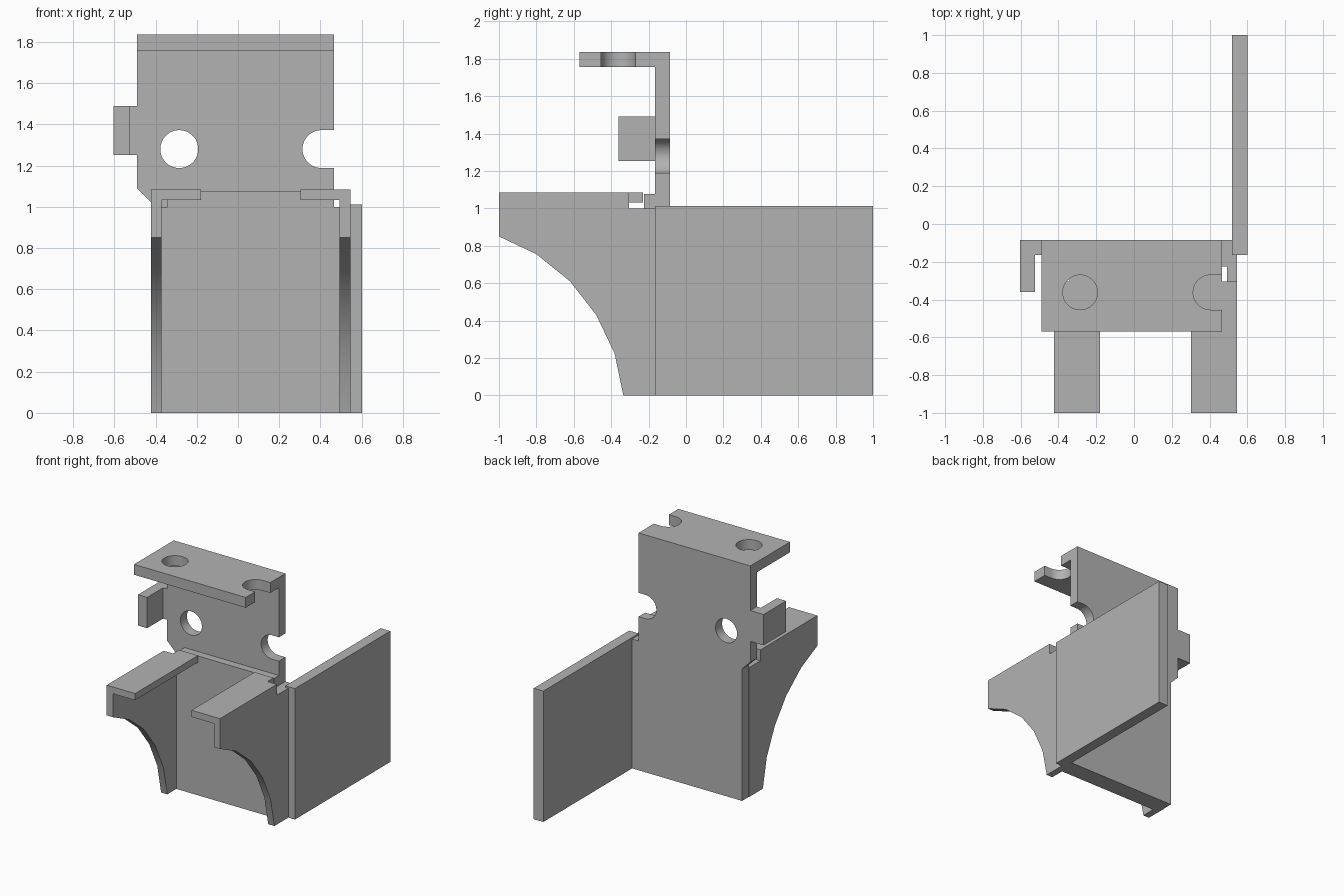
import bpy, bmesh, math
from mathutils import Vector

old = bpy.data.objects.get("Cube")
if old:
    bpy.data.objects.remove(old, do_unlink=True)

GREY = (0.45, 0.45, 0.45, 1)
mat = bpy.data.materials.new("sheet metal grey")
mat.use_nodes = True
mat.diffuse_color = GREY
for node in mat.node_tree.nodes:
    if node.type == 'BSDF_PRINCIPLED':
        node.inputs["Base Color"].default_value = GREY

PLACE = {'X': lambda p, q, d: (d, p, q),
         'Y': lambda p, q, d: (p, d, q),
         'Z': lambda p, q, d: (p, q, d)}


def prism(name, axis, pts, lo, hi):
    """Extrude a flat outline along one axis from lo to hi."""
    bm = bmesh.new()
    place = PLACE[axis]
    face = bm.faces.new([bm.verts.new(place(p, q, lo)) for p, q in pts])
    ext = bmesh.ops.extrude_face_region(bm, geom=[face])
    verts = [v for v in ext["geom"] if isinstance(v, bmesh.types.BMVert)]
    bmesh.ops.translate(bm, verts=verts, vec=Vector(place(0, 0, hi - lo)))
    bmesh.ops.recalc_face_normals(bm, faces=bm.faces[:])
    mesh = bpy.data.meshes.new(name)
    bm.to_mesh(mesh)
    bm.free()
    mesh.materials.append(mat)
    obj = bpy.data.objects.new(name, mesh)
    bpy.context.collection.objects.link(obj)
    return obj


def rect(a, b, c, d):
    return [(a, c), (b, c), (b, d), (a, d)]


def arc(cx, cy, r, start, end, n):
    return [(cx + r * math.cos(start + (end - start) * i / n),
             cy + r * math.sin(start + (end - start) * i / n)) for i in range(n + 1)]


def activate(obj):
    bpy.ops.object.select_all(action='DESELECT')
    obj.select_set(True)
    bpy.context.view_layer.objects.active = obj


def cut(obj, axis, pts, lo, hi):
    """Cut an outline through a part."""
    cutter = prism("cutter", axis, pts, lo, hi)
    cutter.hide_render = True
    mod = obj.modifiers.new("cut", 'BOOLEAN')
    mod.operation, mod.solver, mod.object = 'DIFFERENCE', 'EXACT', cutter
    activate(obj)
    bpy.ops.object.modifier_apply(modifier=mod.name)
    bpy.data.objects.remove(cutter, do_unlink=True)


def punch(obj, axis, q, lo, hi):
    """Round hole on one side and an open slot on the other."""
    r = 0.092
    cut(obj, axis, arc(-0.285, q, r, 0, math.tau, 48)[:-1], lo, hi)
    half = arc(0.405, q, r, math.pi / 2, math.pi * 1.5, 24)
    cut(obj, axis, half + [(0.7, q - r), (0.7, q + r)], lo, hi)


BACK, FRONT = -0.085, -0.165      # faces of the thick sheet
INNER = -0.225                    # front face of the thin sheet
L, R = -0.49, 0.465               # edges of the upper plate
parts = []

# Thick sheet: back plate with bevelled shoulder
back = prism("back_plate", 'Y',
             [(-0.42, 0), (0.52, 0), (0.52, 1.0), (R, 1.0), (R, 1.835),
              (L, 1.835), (L, 1.09), (-0.42, 1.02)], FRONT, BACK)
punch(back, 'Y', 1.28, -0.3, 0.1)

# Thick sheet: top flange, side wing and small bent tab
top = prism("top_flange", 'Z', rect(L, R, -0.57, FRONT), 1.755, 1.835)
punch(top, 'Z', -0.362, 1.6, 2.0)
wing = prism("side_wing", 'Z', rect(0.52, 0.602, FRONT, 1.0), 0, 1.012)
tab = prism("side_tab", 'Z',
            [(L, BACK), (-0.604, BACK), (-0.604, -0.36), (-0.525, -0.36),
             (-0.525, FRONT), (L, FRONT)], 1.252, 1.49)

# Thin sheet: inner panel, narrower above the corner reliefs
panel = prism("inner_panel", 'Y',
              [(-0.37, 0), (0.493, 0), (0.493, 1.0), (R, 1.0), (R, 1.077),
               (-0.342, 1.077), (-0.342, 1.0), (-0.37, 1.0)], INNER, FRONT)
parts += [back, top, wing, tab, panel]

# Thin sheet: mirrored curved cheeks with inward lips
cheek = [(FRONT, 0), (-0.335, 0), (-0.382, 0.225), (-0.48, 0.43), (-0.62, 0.61),
         (-0.8, 0.755), (-1, 0.85), (-1, 1.084), (-0.305, 1.084), (-0.305, 1.0),
         (FRONT, 1.0)]
lip = [(-0.37, -1), (-0.18, -1), (-0.18, -0.23), (-0.342, -0.23),
       (-0.342, -0.305), (-0.37, -0.305)]
MID = 0.0615
for side, flip in (("right", False), ("left", True)):
    mx = (lambda x: 2 * MID - x) if flip else (lambda x: x)
    lo, hi = sorted((mx(-0.423), mx(-0.37)))
    parts.append(prism(side + "_cheek", 'X', cheek, lo, hi))
    parts.append(prism(side + "_lip", 'Z', [(mx(x), y) for x, y in lip], 1.032, 1.084))

# Smooth the curved walls, keep the folds crisp
for obj in parts:
    activate(obj)
    bpy.ops.object.shade_smooth_by_angle(angle=math.radians(30))
